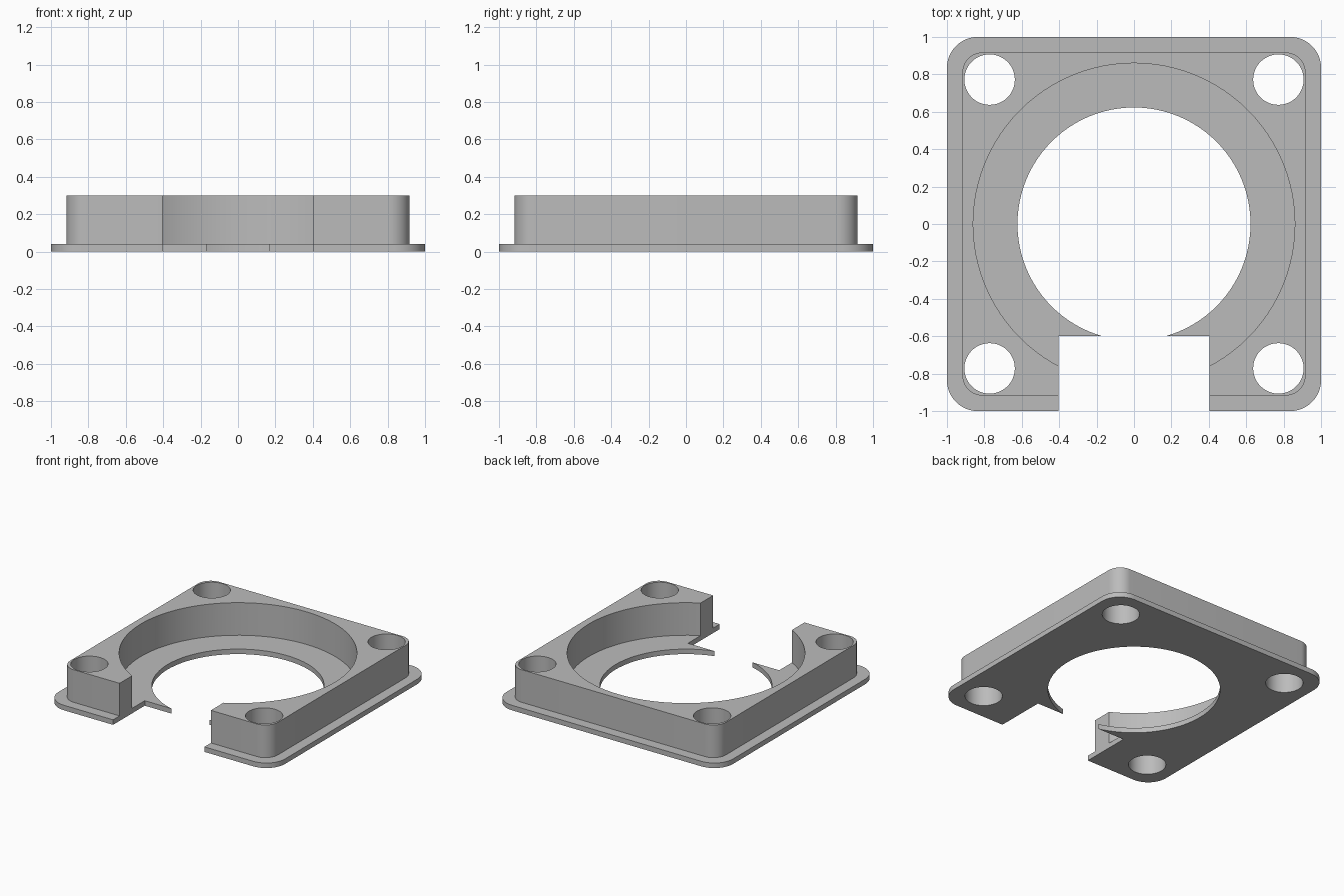
import bpy
import bmesh
from math import cos, sin, pi, radians

cube = bpy.data.objects.get("Cube")
if cube:
    bpy.data.objects.remove(cube, do_unlink=True)

PLATE_TOP, HEIGHT = 0.04, 0.3


def prism(name, outline, z0, z1):
    """Extrude a closed outline between two heights."""
    bm = bmesh.new()
    face = bm.faces.new([bm.verts.new((x, y, z0)) for x, y in outline])
    grown = bmesh.ops.extrude_face_region(bm, geom=[face])["geom"]
    verts = [g for g in grown if isinstance(g, bmesh.types.BMVert)]
    bmesh.ops.translate(bm, verts=verts, vec=(0, 0, z1 - z0))
    bmesh.ops.recalc_face_normals(bm, faces=bm.faces)
    mesh = bpy.data.meshes.new(name)
    bm.to_mesh(mesh)
    bm.free()
    obj = bpy.data.objects.new(name, mesh)
    bpy.context.collection.objects.link(obj)
    return obj


def circle(radius, x=0, y=0, sides=96):
    return [(x + radius * cos(2 * pi * i / sides),
             y + radius * sin(2 * pi * i / sides)) for i in range(sides)]


def rounded_square(half, radius, steps=12):
    points = []
    for corner, (sx, sy) in enumerate([(1, 1), (-1, 1), (-1, -1), (1, -1)]):
        for i in range(steps + 1):
            a = (corner + i / steps) * pi / 2
            points.append((sx * (half - radius) + radius * cos(a),
                           sy * (half - radius) + radius * sin(a)))
    return points


def combine(target, tool, operation):
    """Apply a boolean and discard the tool."""
    tool.hide_render = True
    mod = target.modifiers.new("Boolean", "BOOLEAN")
    mod.operation = operation
    mod.solver = "EXACT"
    mod.object = tool
    bpy.context.view_layer.objects.active = target
    bpy.ops.object.modifier_apply(modifier=mod.name)
    bpy.data.objects.remove(tool, do_unlink=True)


# Flanged plate with the raised block on top
frame = prism("mounting_frame", rounded_square(1, 0.165), 0, PLATE_TOP)
block = prism("raised_block", rounded_square(0.918, 0.11), PLATE_TOP / 2, HEIGHT)
combine(frame, block, "UNION")

# Round recess above the plate and smaller opening through it
combine(frame, prism("recess_cutter", circle(0.86), PLATE_TOP, 1), "DIFFERENCE")
combine(frame, prism("opening_cutter", circle(0.623), -1, 1), "DIFFERENCE")

# Four corner screw holes
for sx in (-1, 1):
    for sy in (-1, 1):
        hole = circle(0.135, 0.772 * sx, 0.772 * sy, 48)
        combine(frame, prism("hole_cutter", hole, -1, 1), "DIFFERENCE")

# Front notch
notch = [(-0.403, -2), (0.403, -2), (0.403, -0.6), (-0.403, -0.6)]
combine(frame, prism("notch_cutter", notch, -1, 1), "DIFFERENCE")

# Grey finish
grey = bpy.data.materials.new("grey")
grey.use_nodes = True
colour = (0.5, 0.5, 0.5, 1)
grey.diffuse_color = colour
grey.node_tree.nodes["Principled BSDF"].inputs["Base Color"].default_value = colour
frame.data.materials.clear()
frame.data.materials.append(grey)

bpy.ops.object.select_all(action="DESELECT")
frame.select_set(True)
bpy.context.view_layer.objects.active = frame
bpy.ops.object.shade_smooth_by_angle(angle=radians(30))
